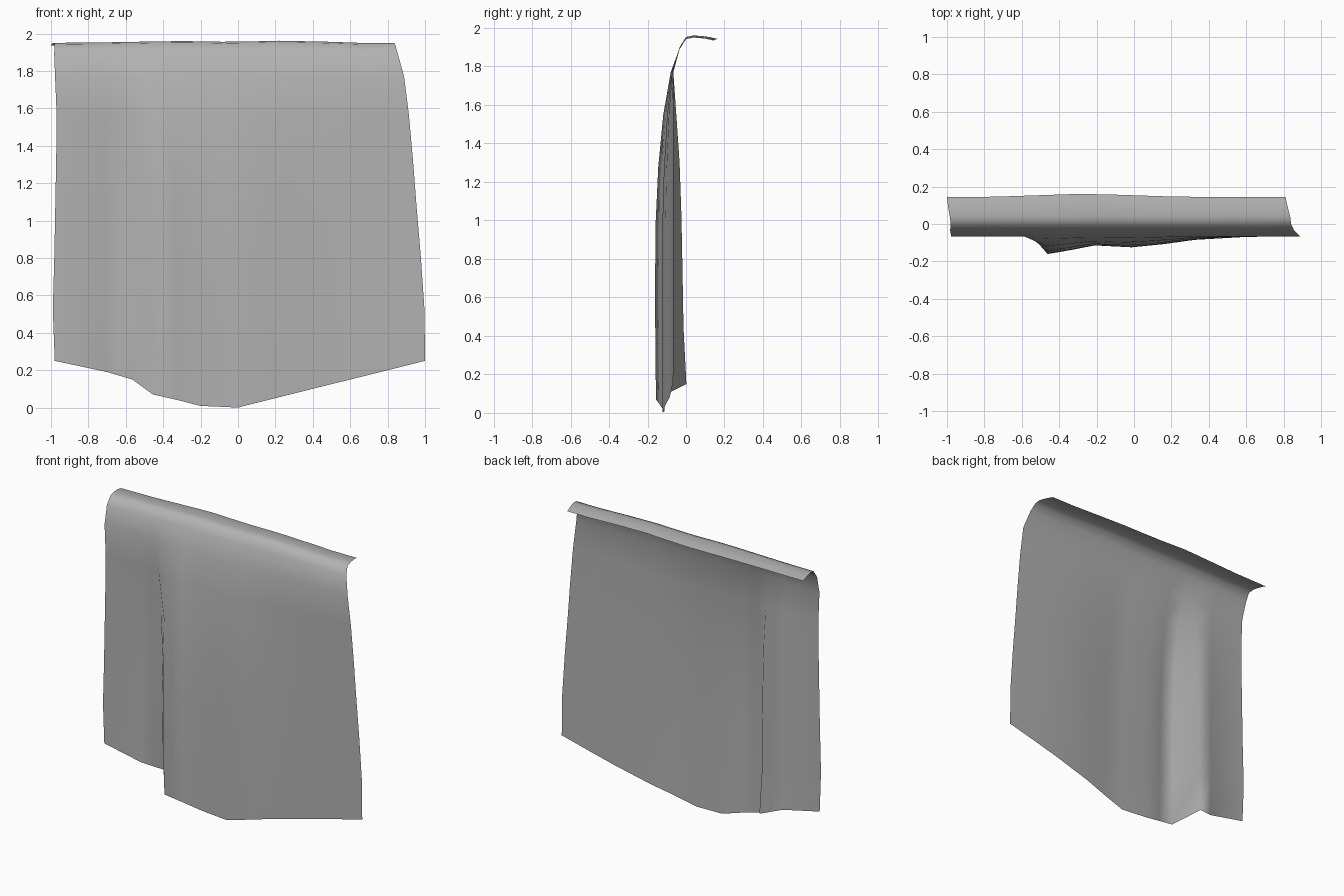
import bpy, bmesh

# Hem columns: x at hem, z at hem, fold depth (negative = towards the front)
hem = [(-0.98, 0.25, 0.0), (-0.70, 0.19, 0.006),
       (-0.565, 0.15, 0.068), (-0.455, 0.07, -0.09), (-0.33, 0.042, -0.07),
       (-0.20, 0.009, -0.046), (0.0, 0.0, -0.056), (0.165, 0.042, -0.04),
       (0.33, 0.083, -0.018), (0.60, 0.15, -0.003), (0.80, 0.20, 0.0), (1.0, 0.25, 0.0)]

# Rolled top rows: y, z, left x, right x
roll = [(0.144, 1.935, -1.0, 0.81), (0.10, 1.945, -0.995, 0.82),
        (0.04, 1.95, -0.985, 0.835), (0.0, 1.942, -0.98, 0.84),
        (-0.033, 1.89, -0.983, 0.855)]

# Hanging rows: fraction down, left x, right x, forward fold, backward fold
hang = [(0.0, -0.978, 0.888, 0.15, 0.0), (0.13, -0.97, 0.913, 0.58, 0.22),
        (0.29, -0.972, 0.935, 0.87, 0.48), (0.46, -0.977, 0.955, 1.02, 0.62),
        (0.63, -0.982, 0.977, 1.05, 0.7), (0.82, -0.99, 0.997, 1.04, 0.78),
        (1.0, -0.98, 1.0, 1.0, 1.0)]

# Draped cloth sheet, one grid from the back lip down to the hem
bm = bmesh.new()
rows = []
for i, (y, z, left, right) in enumerate(roll):
    row = []
    for x, _, _ in hem:
        s = (x + 0.98) / 1.98
        bump = max(0, 1 - abs(s - 0.41) / 0.3)
        crest = max(0, 1 - abs(s - 0.70) / 0.18) + 0.7 * max(0, 1 - abs(s - 0.37) / 0.3)
        lip = 0.018 * bump if i < 2 else 0
        row.append(bm.verts.new((left + s * (right - left), y + lip, z + 0.014 * crest)))
    rows.append(row)
for t, left, right, fwd, back in hang:
    row = []
    for x, z, d in hem:
        s = (x + 0.98) / 1.98
        y = -0.066 + d * (fwd if d < 0 else back)
        row.append(bm.verts.new((left + s * (right - left), y, 1.77 + t * (z - 1.77))))
    rows.append(row)
for a, b in zip(rows, rows[1:]):
    for j in range(len(hem) - 1):
        bm.faces.new((a[j], b[j], b[j + 1], a[j + 1])).smooth = True
bm.normal_update()

mesh = bpy.data.meshes.new("draped_cloth")
bm.to_mesh(mesh)
bm.free()
cloth = bpy.data.objects.new("draped_cloth", mesh)
bpy.context.collection.objects.link(cloth)

# Darker grey fabric
fabric = bpy.data.materials.new("grey_fabric")
fabric.diffuse_color = (0.45, 0.45, 0.45, 1)
mesh.materials.append(fabric)
